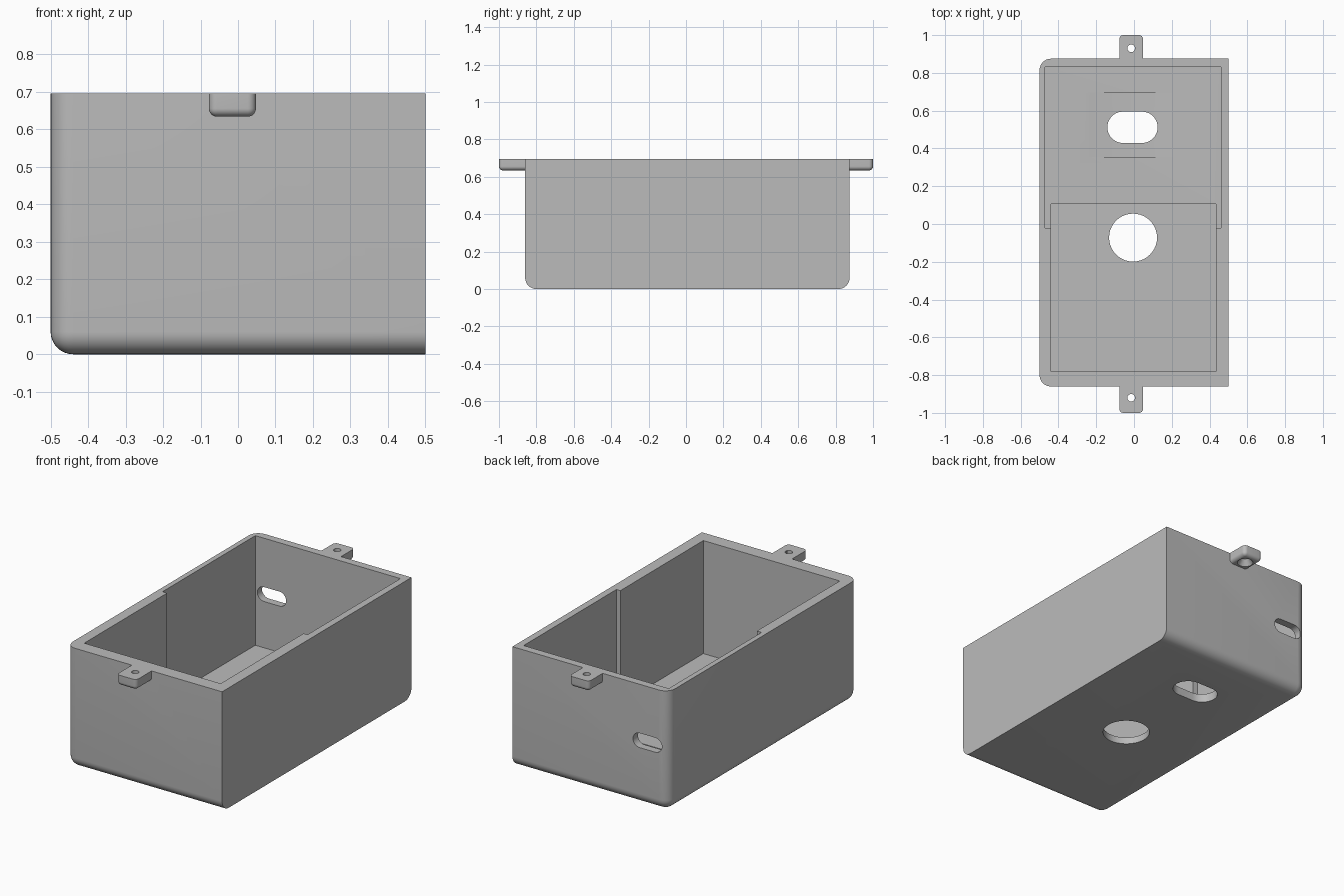
import bpy, bmesh, math

if "Cube" in bpy.data.objects:
    bpy.data.objects.remove(bpy.data.objects["Cube"])

grey = bpy.data.materials.new("mid_grey")
grey.diffuse_color = (0.5, 0.5, 0.5, 1)
grey.use_nodes = True
grey.node_tree.nodes["Principled BSDF"].inputs["Base Color"].default_value = grey.diffuse_color


def finish(name, bm):
    bmesh.ops.recalc_face_normals(bm, faces=bm.faces)
    me = bpy.data.meshes.new(name)
    bm.to_mesh(me)
    bm.free()
    me.materials.append(grey)
    ob = bpy.data.objects.new(name, me)
    bpy.context.collection.objects.link(ob)
    return ob


def block(name, x0, x1, y0, y1, z0, z1, rounded=None, radius=0.06):
    """Box whose edges matching rounded(midpoint) are filleted."""
    bm = bmesh.new()
    bmesh.ops.create_cube(bm, size=1)
    for v in bm.verts:
        v.co = (x1 if v.co.x > 0 else x0, y1 if v.co.y > 0 else y0, z1 if v.co.z > 0 else z0)
    if rounded:
        edges = [e for e in bm.edges if rounded((e.verts[0].co + e.verts[1].co) / 2)]
        bmesh.ops.bevel(bm, geom=edges, offset=radius, segments=8, profile=0.5, affect='EDGES')
    return finish(name, bm)


def prism(name, points, to3d, depth):
    """Extrude a 2D outline by a depth vector."""
    bm = bmesh.new()
    face = bm.faces.new([bm.verts.new(to3d(*p)) for p in points])
    new = bmesh.ops.extrude_face_region(bm, geom=[face])["geom"]
    bmesh.ops.translate(bm, vec=depth, verts=[g for g in new if isinstance(g, bmesh.types.BMVert)])
    return finish(name, bm)


def stadium(cx, cy, half, r, n=20):
    """Outline of a round-ended slot; half is the half-length between end centres."""
    pts = []
    for side, start in ((1, -math.pi / 2), (-1, math.pi / 2)):
        for i in range(n + 1):
            a = start + math.pi * i / n
            pts.append((cx + side * half + r * math.cos(a), cy + r * math.sin(a)))
    return pts


def cone(name, x, y, z0, z1, r0, r1):
    bm = bmesh.new()
    bmesh.ops.create_cone(bm, cap_ends=True, segments=40, radius1=r0, radius2=r1, depth=z1 - z0)
    bmesh.ops.translate(bm, vec=(x, y, (z0 + z1) / 2), verts=bm.verts)
    return finish(name, bm)


def boolean(target, tool, op='DIFFERENCE'):
    mod = target.modifiers.new(op.lower(), 'BOOLEAN')
    mod.operation, mod.object, mod.solver = op, tool, 'EXACT'
    bpy.context.view_layer.objects.active = target
    bpy.ops.object.modifier_apply(modifier=mod.name)
    bpy.data.objects.remove(tool, do_unlink=True)


X0, X1, Y0, Y1, H = -0.5, 0.5, -0.86, 0.875, 0.695

# Outer shell: rounded on the left and bottom, square on the right
def shell_edges(m):
    left_vertical = m.x < X0 + 0.01 and 0.1 < m.z < 0.6
    bottom = m.z < 0.01 and m.x < X1 - 0.01
    return left_vertical or bottom

box = block("enclosure", X0, X1, Y0, Y1, 0, H, shell_edges)

# Mounting tabs with rounded outer corners and undersides
for s, wall, hole_y in ((-1, Y0, -0.92), (1, Y1, 0.93)):
    def tab_edges(m, s=s):
        outer = m.y * s > 0.99 and m.z < 0.69
        under = m.z < 0.64 and m.y * s > 0.85
        return outer or (under and abs(m.x + 0.0125) > 0.05)
    lo, hi = sorted((s * 1.0, wall - s * 0.02))
    tab = block("tab", -0.078, 0.048, lo, hi, 0.634, H, tab_edges, 0.022)
    boolean(box, tab, 'UNION')
    boolean(box, cone("screw_hole", -0.015, hole_y, 0.6, 0.8, 0.02, 0.02))
    boolean(box, cone("countersink", -0.015, hole_y, 0.63, 0.67, 0.046, 0.018))

# Two overlapping compartments, the front one narrower and deeper
boolean(box, block("rear_cavity", -0.47, 0.46, -0.02, 0.83, 0.06, 0.9))
boolean(box, block("front_cavity", -0.44, 0.435, -0.78, 0.105, 0.04, 0.9))

# Shallow scoop in the rear floor
arc = [(-0.0225 + 0.2375 * t, 0.06 - 0.012 * (1 - t * t)) for t in (i / 8 - 1 for i in range(17))]
scoop = prism("scoop", arc + [(0.215, 0.1), (-0.26, 0.1)],
              lambda x, z: (x, 0.355, z), (0, 0.34, 0))
boolean(box, scoop)

# Floor openings: round hole and slot
boolean(box, cone("round_hole", -0.005, -0.072, -0.1, 0.2, 0.127, 0.127))
boolean(box, prism("floor_slot", stadium(-0.008, 0.512, 0.05, 0.083),
                   lambda x, y: (x, y, -0.1), (0, 0, 0.3)))

# Cable slot in the back wall
boolean(box, prism("wall_slot", stadium(-0.365, 0.37, 0.05, 0.042),
                   lambda x, z: (x, 0.75, z), (0, 0.2, 0)))

# Smooth fillets, crisp edges
box.select_set(True)
bpy.context.view_layer.objects.active = box
bpy.ops.object.shade_smooth_by_angle(angle=math.radians(30))
